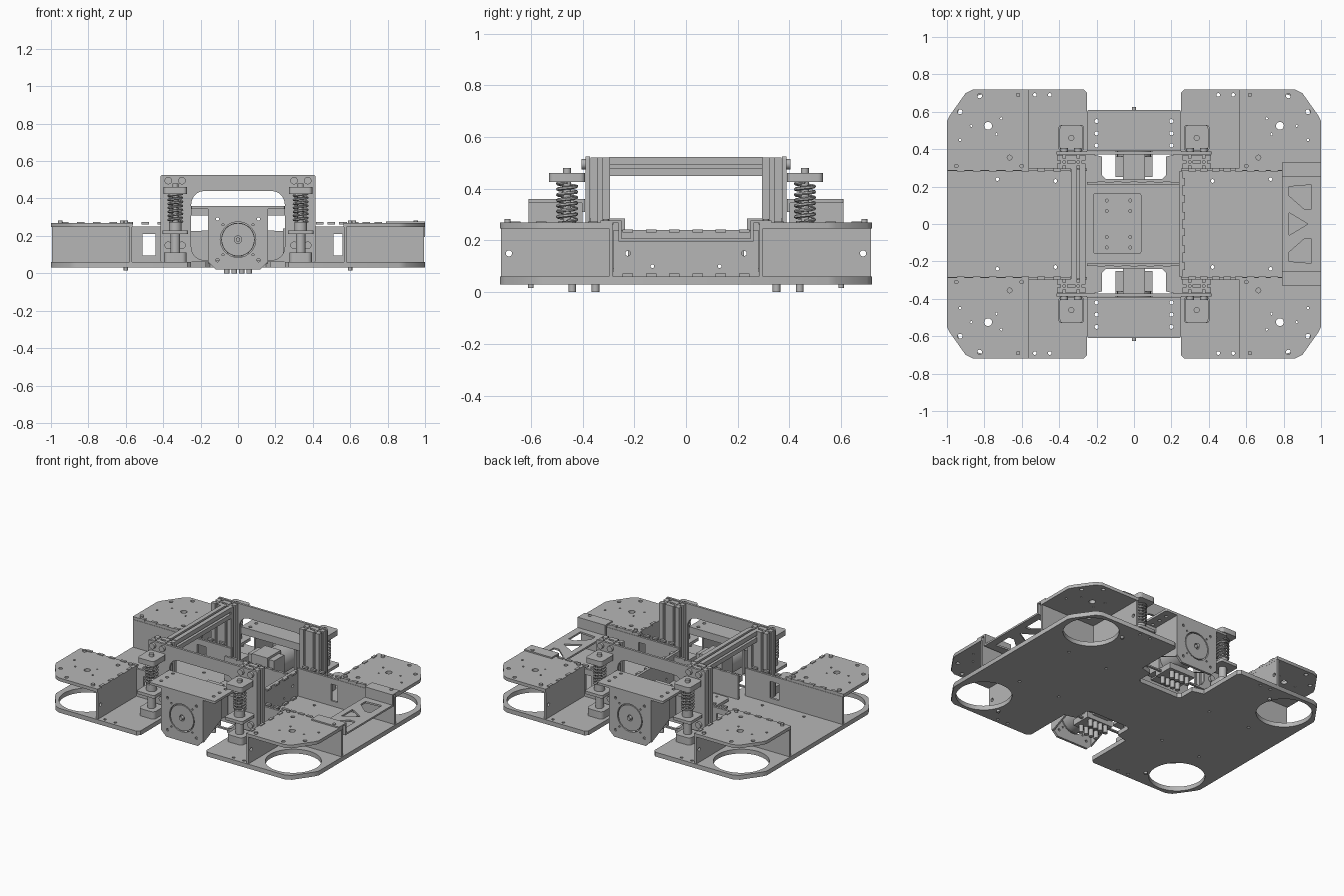
import bpy, bmesh, math
from mathutils import Matrix, Vector

cube = bpy.data.objects.get("Cube")
if cube:
    bpy.data.objects.remove(cube)

metal = bpy.data.materials.new("plain_grey_metal")
metal.use_nodes = True
GREY = (0.47, 0.47, 0.47, 1)
metal.diffuse_color = GREY
metal.node_tree.nodes["Principled BSDF"].inputs["Base Color"].default_value = GREY

# Local plane to world: the profile lies across the named axis
AXES = {
    "z": Matrix.Identity(3),
    "y": Matrix(((1, 0, 0), (0, 0, -1), (0, 1, 0))),
    "x": Matrix(((0, 0, 1), (1, 0, 0), (0, 1, 0))),
}
SIGNS = [(sx, sy) for sx in (-1, 1) for sy in (-1, 1)]
parts = []


def add(name, mesh):
    mesh.materials.clear()
    mesh.materials.append(metal)
    ob = bpy.data.objects.new(name, mesh)
    bpy.context.collection.objects.link(ob)
    parts.append(ob)
    return ob


def box(name, x0, x1, y0, y1, z0, z1):
    bm = bmesh.new()
    bmesh.ops.create_cube(bm, size=1)
    for v in bm.verts:
        v.co = ((x0 + x1) / 2 + v.co.x * (x1 - x0),
                (y0 + y1) / 2 + v.co.y * (y1 - y0),
                (z0 + z1) / 2 + v.co.z * (z1 - z0))
    bmesh.ops.recalc_face_normals(bm, faces=bm.faces)
    mesh = bpy.data.meshes.new(name)
    bm.to_mesh(mesh)
    bm.free()
    return add(name, mesh)


def rod(name, centre, r, length, axis="z", sides=20):
    bm = bmesh.new()
    bmesh.ops.create_cone(bm, cap_ends=True, segments=sides, radius1=r, radius2=r, depth=length)
    mesh = bpy.data.meshes.new(name)
    bm.to_mesh(mesh)
    bm.free()
    mesh.transform(Matrix.Translation(centre) @ AXES[axis].to_4x4())
    return add(name, mesh)


def circle(x, y, r, n=16):
    n = 48 if r > 0.1 else n
    return [(x + r * math.cos(i * math.tau / n), y + r * math.sin(i * math.tau / n)) for i in range(n)]


def rounded(x0, y0, x1, y1, r):
    pts = []
    for i, (cx, cy) in enumerate([(x1 - r, y1 - r), (x0 + r, y1 - r), (x0 + r, y0 + r), (x1 - r, y0 + r)]):
        for k in range(6):
            a = (i + k / 5) * math.pi / 2
            pts.append((cx + r * math.cos(a), cy + r * math.sin(a)))
    return pts


def curve_mesh(name, curve):
    ob = bpy.data.objects.new(name, curve)
    mesh = bpy.data.meshes.new_from_object(ob)
    bpy.data.objects.remove(ob)
    bpy.data.curves.remove(curve)
    return mesh


def plate(name, outline, thick, level, axis="z", holes=()):
    """Flat sheet with holes, its middle at the given level along the axis."""
    cu = bpy.data.curves.new(name, "CURVE")
    cu.dimensions, cu.fill_mode, cu.extrude = "2D", "BOTH", thick / 2
    for loop in [outline, *holes]:
        sp = cu.splines.new("POLY")
        sp.points.add(len(loop) - 1)
        sp.use_cyclic_u = True
        for p, (u, v) in zip(sp.points, loop):
            p.co = (u, v, 0, 1)
    mesh = curve_mesh(name, cu)
    shift = Vector([level if a == axis else 0 for a in "xyz"])
    mesh.transform(Matrix.Translation(shift) @ AXES[axis].to_4x4())
    return add(name, mesh)


def rect(x0, y0, x1, y1):
    return [(x0, y0), (x1, y0), (x1, y1), (x0, y1)]


def tabs(name, a, b, count, z, along, at):
    """Row of finger joint tabs."""
    for i in range(count):
        c = a + (b - a) * (i + 0.5) / count
        if along == "x":
            box(name, c - 0.02, c + 0.02, at - 0.009, at + 0.009, z - 0.006, z + 0.006)
        else:
            box(name, at - 0.009, at + 0.009, c - 0.02, c + 0.02, z - 0.006, z + 0.006)


# Base plate with wheel openings and end notches
quarter = [(1, 0.55), (0.985, 0.58), (0.9, 0.7), (0.86, 0.72), (0.27, 0.72), (0.25, 0.70),
           (0.25, 0.38), (0.17, 0.36), (0.17, 0.26), (0.15, 0.24)]
outline = []
for sx, sy in [(1, 1), (-1, 1), (-1, -1), (1, -1)]:
    pts = [(x * sx, y * sy) for x, y in quarter]
    outline += pts if sx == sy else pts[::-1]
base_holes = [circle(sx * 0.785, sy * 0.52, 0.175) for sx, sy in SIGNS]
base_holes += [circle(sx * x, sy * y, 0.01, 10) for sx, sy in SIGNS
               for x, y in [(0.53, 0.69), (0.45, 0.69), (0.42, 0.23), (0.73, 0.24)]]
plate("base_plate", outline, 0.03, 0.045, "z", base_holes)

# Corner wheel housings
for sx, sy in SIGNS:
    top = [(x * sx, y * sy) for x, y in [(0.565, 0.285), (1, 0.285)] + quarter[:4] + [(0.565, 0.72)]]
    spots = [(0.78, 0.525, 0.021), (0.665, 0.355, 0.013), (0.825, 0.685, 0.013), (0.93, 0.6, 0.013),
             (0.93, 0.45, 0.007), (0.87, 0.525, 0.006), (0.71, 0.565, 0.006), (0.735, 0.48, 0.006)]
    plate("corner_top_plate", top, 0.022, 0.258, "z", [circle(x * sx, y * sy, r) for x, y, r in spots])
    plate("housing_inner_wall", rect(sy * 0.29, 0.055, sy * 0.715, 0.25), 0.015, sx * 0.573, "x",
          [circle(sy * 0.685, 0.15, 0.012)])
    window = rect(sx * 0.51, 0.095, sx * (0.56 if sx > 0 else 0.44), 0.21)
    plate("housing_side_wall", rect(sx * 0.25, 0.055, sx * 0.995, 0.25), 0.015, sy * 0.29, "y", [window])
    for x, y in [(0.95, 0.31), (0.6, 0.31), (0.62, 0.69)]:
        rod("housing_bolt", (sx * x, sy * y, 0.272), 0.012, 0.02, sides=12)
    tabs("housing_tab", sx * 0.28, sx * (0.78 if sx > 0 else 0.97), 8, 0.268, "x", sy * 0.29)
    tabs("wall_tab", sy * 0.31, sy * 0.71, 4, 0.268, "y", sx * 0.573)
    rod("base_bolt", (sx * 0.6, sy * 0.6, 0.025), 0.011, 0.02, sides=12)

# Stepped bridge joining the two left housings
braces = [[(0.83, 0.06), (0.83, -0.06), (0.93, 0)]]
for s in (-1, 1):
    braces.append([(0.83, s * 0.2), (0.95, s * 0.21), (0.95, s * 0.08), (0.91, s * 0.08), (0.83, s * 0.15)])
    box("bridge_step", 0.79, 1, s * 0.25, s * 0.262, 0.195, 0.277)
    box("bridge_tab", 0.79, 1, s * 0.25, s * 0.33, 0.268, 0.278)
plate("bridge_plate", rect(0.79, -0.26, 1, 0.26), 0.012, 0.201, "z", braces)

# Central tray
plate("tray_left_wall", rect(-0.28, 0.055, 0.28, 0.24), 0.02, 0.25, "x",
      [circle(s * 0.225, 0.15, 0.01) for s in (-1, 1)] + [circle(s * 0.13, 0.1, 0.007) for s in (-1, 1)])
tabs("tray_tab", -0.27, 0.27, 6, 0.066, "y", 0.265)
tabs("tray_top_tab", -0.27, 0.27, 6, 0.236, "y", 0.265)
for s in (-1, 1):
    box("tray_end_wall", -0.25, 0.24, s * 0.21, s * 0.225, 0.055, 0.225)
    tabs("tray_end_tab", -0.22, 0.22, 5, 0.223, "x", s * 0.218)
device = [circle(x, y, 0.008, 10) for x in (-0.145, -0.02) for y in (-0.125, -0.07, 0.07, 0.125)]
plate("tray_device_plate", rounded(-0.22, -0.16, 0.04, 0.165, 0.015), 0.02, 0.075, "z", device)


# Slotted frame extrusions
def slotted(cx, cy, h):
    pts = []
    quad = [(0.5, 0.2), (1, 0.2), (1, 1), (0.2, 1), (0.2, 0.5)]
    for i in range(4):
        for x, y in quad:
            for _ in range(i):
                x, y = -y, x
            pts.append((cx + x * h, cy + y * h))
    return pts


H = 0.0375
for sx, sy in SIGNS:
    for x in (0.298, 0.373):
        plate("frame_post", slotted(sx * x, sy * 0.332, H), 0.46, 0.29, "z", [circle(sx * x, sy * 0.332, 0.008, 8)])
for z in (0.486,):
    plate("frame_side_rail", slotted(-0.298, z, H), 0.59, 0, "y", [circle(-0.298, z, 0.008, 8)])

# End assemblies: gantry plate, drive mount, suspension
for s in (-1, 1):
    plate("gantry_plate", rounded(-0.415, 0.06, 0.415, 0.525, 0.01), 0.016, s * 0.38, "y",
          [rounded(-0.25, 0.07, 0.25, 0.44, 0.07)])

    mount = [(-0.16, 0.36), (0.16, 0.36), (0.16, 0.06), (0.12, 0.02), (-0.12, 0.02), (-0.16, 0.06)]
    mount_holes = [circle(x, 0.18 + z, 0.009, 10) for x in (-0.11, 0.11) for z in (-0.11, 0.11)]
    mount_holes += [circle(x, 0.18 + z, 0.006, 8) for x in (-0.08, 0.08) for z in (-0.08, 0.08)]
    plate("drive_front_plate", mount, 0.016, s * 0.602, "y", mount_holes + [circle(0, 0.18, 0.095, 36)])
    plate("drive_hub_disc", circle(0, 0.18, 0.088, 36), 0.014, s * 0.602, "y", [circle(0, 0.18, 0.02)])
    rod("drive_shaft", (0, s * 0.5, 0.18), 0.012, 0.25, "y")
    rod("drive_motor", (0, s * 0.43, 0.18), 0.09, 0.32, "y", 32)
    box("drive_gearbox", -0.1, 0.1, s * 0.25, s * 0.36, 0.09, 0.27)
    box("drive_gearbox_cap", -0.06, 0.06, s * 0.235, s * 0.38, 0.08, 0.285)
    top_holes = [circle(x, s * y, 0.011, 12) for x in (-0.2, 0.2) for y in (0.42, 0.485, 0.55)]
    plate("drive_top_plate", rounded(-0.25, min(s * 0.39, s * 0.61), 0.25, max(s * 0.39, s * 0.61), 0.01),
          0.016, 0.352, "z", top_holes)
    box("drive_rear_flange", -0.25, 0.25, s * 0.39, s * 0.402, 0.31, 0.358)
    for x in (-1, 1):
        plate("drive_side_wall", [(s * 0.6, 0.05), (s * 0.6, 0.35), (s * 0.4, 0.35), (s * 0.4, 0.14)],
              0.012, x * 0.154, "x")
    for x in (-0.06, -0.02, 0.02, 0.06):
        for y in (0.35, 0.44):
            rod("underside_pin", (x, s * y, 0.04), 0.015, 0.08, sides=12)
    box("underside_pin_block", -0.1, 0.1, s * 0.33, s * 0.47, 0.05, 0.09)

    for sx in (-1, 1):
        x, y = sx * 0.335, s * 0.46
        for bx in (0.3, 0.373):
            for z in (0.15, 0.495):
                rod("gantry_bolt", (sx * bx, s * 0.395, z), 0.02, 0.02, "y", 16)
        plate("suspension_cap", rounded(x - 0.062, y - 0.07, x + 0.062, y + 0.07, 0.02), 0.036, 0.443)
        plate("suspension_lower_plate", rounded(x - 0.068, y - 0.07, x + 0.068, y + 0.07, 0.015), 0.02, 0.22)
        plate("suspension_foot", rounded(x - 0.06, y - 0.06, x + 0.06, y + 0.06, 0.025), 0.05, 0.085)
        rod("suspension_rod", (x, y, 0.29), 0.016, 0.38)
        rod("suspension_collar", (x, y, 0.25), 0.034, 0.05)
        rod("suspension_neck", (x, y, 0.155), 0.026, 0.12)
        # Coil spring
        cu = bpy.data.curves.new("coil_spring", "CURVE")
        cu.dimensions, cu.bevel_depth, cu.bevel_resolution = "3D", 0.007, 1
        sp = cu.splines.new("POLY")
        turns, step = 7, 16
        sp.points.add(turns * step)
        for i, p in enumerate(sp.points):
            a = i * math.tau / step
            p.co = (x + 0.036 * math.cos(a), y + 0.036 * math.sin(a), 0.275 + 0.15 * i / (turns * step), 1)
        add("coil_spring", curve_mesh("coil_spring", cu))

# Smooth round parts while keeping edges sharp
for ob in parts:
    ob.select_set(True)
bpy.context.view_layer.objects.active = parts[0]
bpy.ops.object.shade_smooth_by_angle(angle=math.radians(35))
